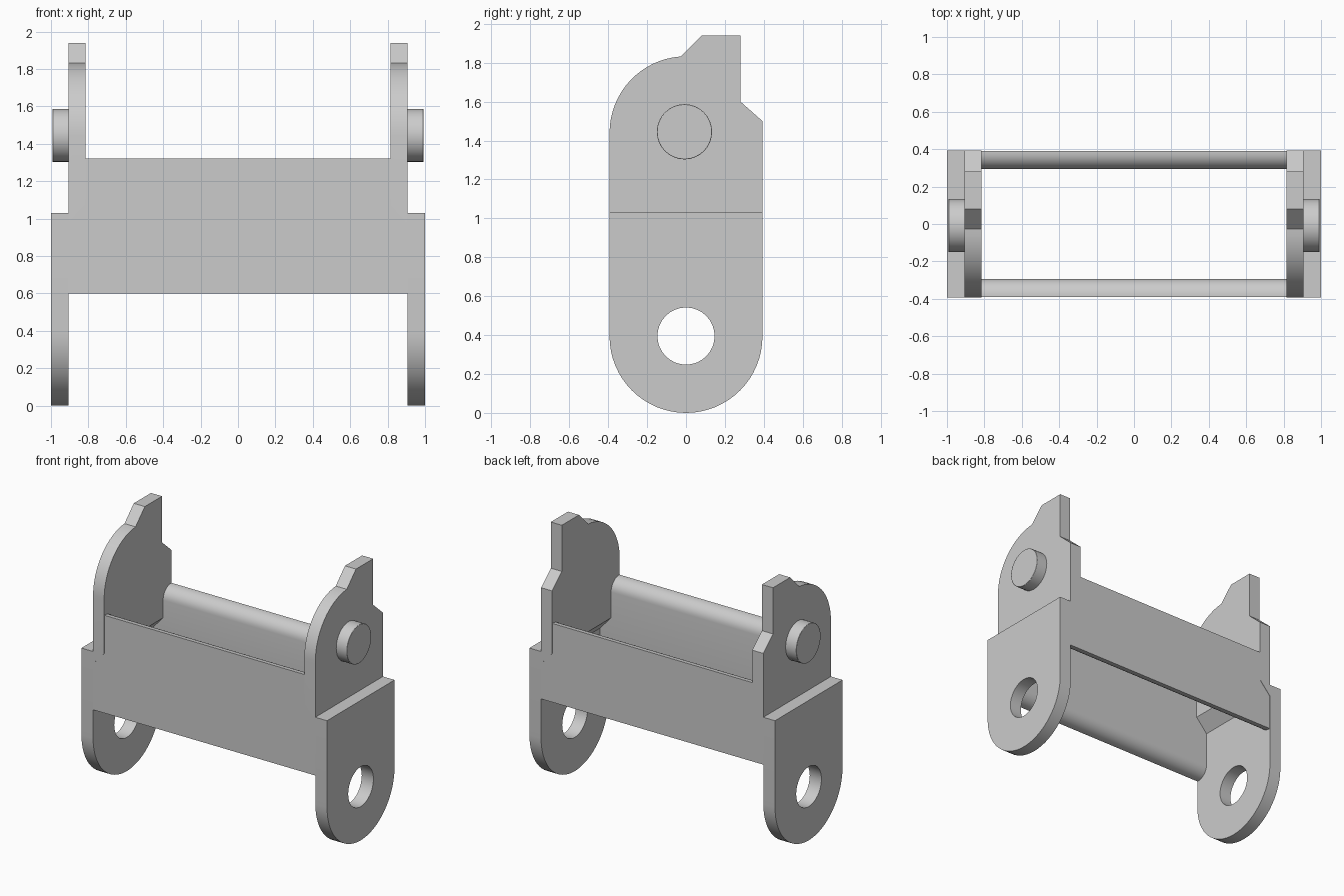
import bpy
from math import sin, cos, pi, radians
from mathutils import Matrix

if "Cube" in bpy.data.objects:
    bpy.data.objects.remove(bpy.data.objects["Cube"])

R = 0.393  # half width of the link


def arc(cy, cz, r, a0, a1, n):
    """Points (y, z) on an arc, angles in degrees."""
    return [(cy + r * cos(radians(a0 + (a1 - a0) * i / n)),
             cz + r * sin(radians(a0 + (a1 - a0) * i / n))) for i in range(n + 1)]


def prism(name, loops, x0, x1, bevel=0.0):
    """Extrude (y, z) outlines along x; extra loops become holes."""
    cu = bpy.data.curves.new(name, 'CURVE')
    cu.dimensions = '2D'
    cu.fill_mode = 'BOTH'
    cu.extrude = (x1 - x0) / 2
    for pts in loops:
        sp = cu.splines.new('POLY')
        sp.points.add(len(pts) - 1)
        for p, (y, z) in zip(sp.points, pts):
            p.co = (y, z, 0, 1)
        sp.use_cyclic_u = True
    tmp = bpy.data.objects.new(name + "_curve", cu)
    bpy.context.collection.objects.link(tmp)
    bpy.context.view_layer.update()
    dg = bpy.context.evaluated_depsgraph_get()
    me = bpy.data.meshes.new_from_object(tmp.evaluated_get(dg))
    bpy.data.objects.remove(tmp)
    # curve plane -> yz plane, extrusion -> x
    me.transform(Matrix(((0, 0, 1, (x0 + x1) / 2), (1, 0, 0, 0),
                         (0, 1, 0, 0), (0, 0, 0, 1))))
    me.name = name
    ob = bpy.data.objects.new(name, me)
    bpy.context.collection.objects.link(ob)
    bpy.ops.object.select_all(action='DESELECT')
    ob.select_set(True)
    bpy.context.view_layer.objects.active = ob
    # weld the caps to the walls
    bpy.ops.object.mode_set(mode='EDIT')
    bpy.ops.mesh.select_all(action='SELECT')
    bpy.ops.mesh.remove_doubles(threshold=0.0002)
    bpy.ops.mesh.normals_make_consistent(inside=False)
    bpy.ops.object.mode_set(mode='OBJECT')
    bpy.ops.object.shade_smooth_by_angle(angle=radians(25))
    if bevel:
        b = ob.modifiers.new("edge", 'BEVEL')
        b.width = bevel
        b.segments = 2
        b.limit_method = 'ANGLE'
        b.angle_limit = radians(40)
    return ob


lower = [(R, 1.03), (-R, 1.03)] + arc(0, R, R, 180, 360, 32)
hole = arc(0, 0.395, 0.147, 0, 348.75, 31)
upper = ([(R, 0.94), (R, 1.50), (0.28, 1.60), (0.28, 1.94), (0.08, 1.94)]
         + arc(0, 1.44, R, 94, 180, 16) + [(-R, 0.94)])
pin = arc(-0.008, 1.445, 0.142, 0, 348.75, 31)

for s, side in ((-1, "left"), (1, "right")):
    def span(a, b):
        return sorted((s * a, s * b))

    # outer lower plate with pin hole
    prism(side + "_lower_plate", [lower, hole], *span(0.905, 1.0))
    # inner upper plate with stop tab, sloped underside
    up = prism(side + "_upper_plate", [upper], *span(0.815, 0.905))
    for v in up.data.vertices:
        if v.co.z < 0.95 and abs(v.co.x) < 0.86:
            v.co.z = 1.04
    # pin stub
    prism(side + "_pin", [pin], *span(0.88, 0.992), bevel=0.01)

# cross bars with rounded inner edges
for s, name, z0, z1 in ((-1, "front_bar", 0.60, 1.32), (1, "back_bar", 0.68, 1.26)):
    r = 0.09
    prof = ([(0.391, z0)] + arc(0.293 + r, z0 + r, r, 270, 180, 8)
            + arc(0.293 + r, z1 - r, r, 180, 90, 8) + [(0.391, z1)])
    prism(name, [[(s * y, z) for y, z in prof]], -0.905, 0.905)
